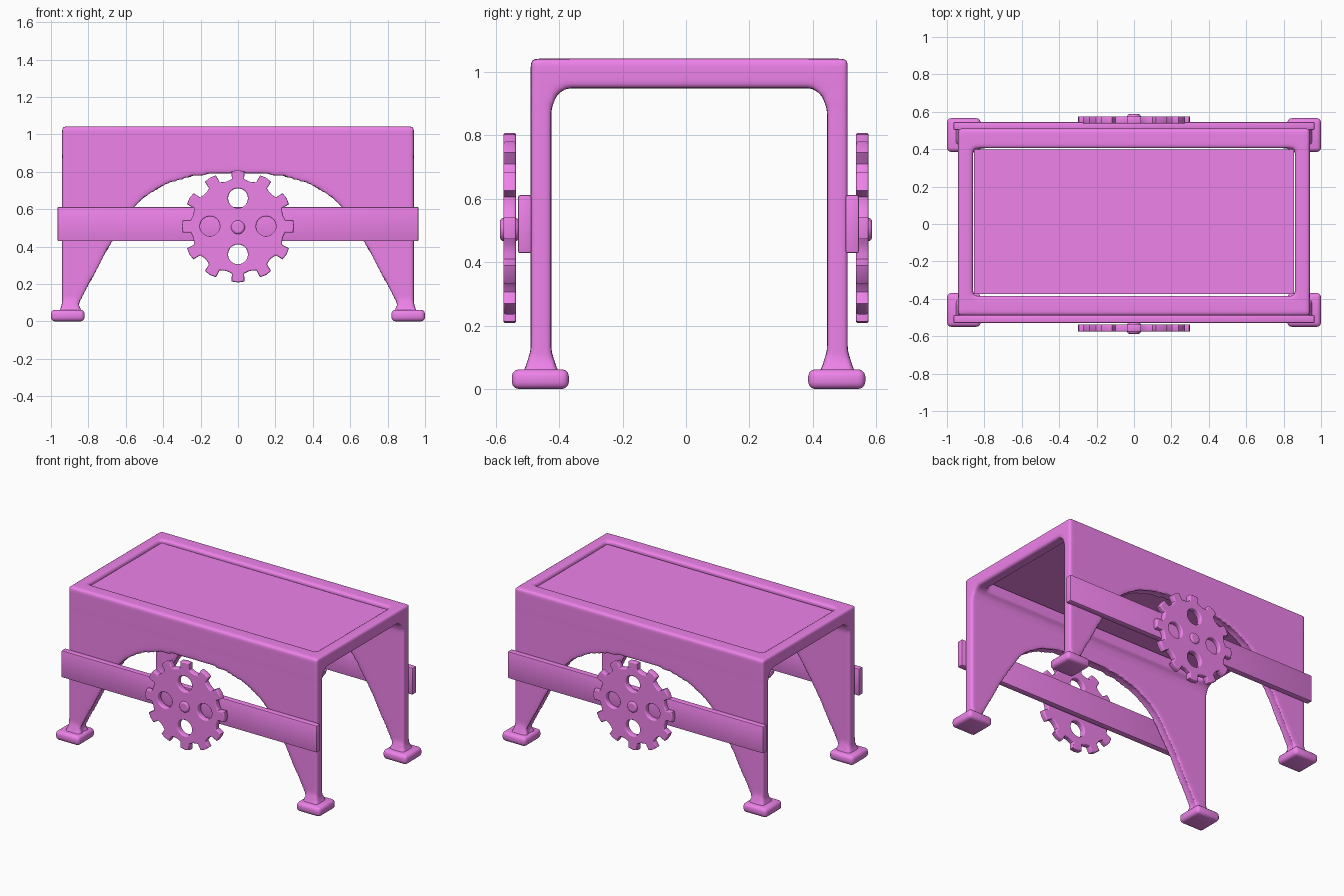
import bpy, bmesh
from math import cos, sin, pi

if "Cube" in bpy.data.objects:
    bpy.data.objects.remove(bpy.data.objects["Cube"])

pink = bpy.data.materials.new("pink")
pink.diffuse_color = (0.855, 0.223, 0.82, 1)
pink.use_nodes = True
pink.node_tree.nodes["Principled BSDF"].inputs["Base Color"].default_value = pink.diffuse_color


def finish(ob, angle=0.6):
    ob.data.materials.append(pink)
    bpy.ops.object.select_all(action='DESELECT')
    ob.select_set(True)
    bpy.context.view_layer.objects.active = ob
    bpy.ops.object.shade_smooth_by_angle(angle=angle)


def add_object(name, data, loc=(0, 0, 0)):
    ob = bpy.data.objects.new(name, data)
    ob.location = loc
    bpy.context.collection.objects.link(ob)
    return ob


def prism(bm, pts, lo, hi, place):
    """Extrude a 2D profile; place(u, v, w) maps it into 3D."""
    a = [bm.verts.new(place(u, v, lo)) for u, v in pts]
    b = [bm.verts.new(place(u, v, hi)) for u, v in pts]
    caps = [bm.faces.new(a), bm.faces.new(b[::-1])]
    n = len(pts)
    for i in range(n):
        bm.faces.new((a[i], b[i], b[(i + 1) % n], a[(i + 1) % n]))
    bmesh.ops.triangulate(bm, faces=caps)


def box(name, center, size, bevel=0.0, segments=2):
    bm = bmesh.new()
    bmesh.ops.create_cube(bm, size=1)
    bmesh.ops.scale(bm, vec=size, verts=bm.verts)
    if bevel:
        bmesh.ops.bevel(bm, geom=bm.edges[:], offset=bevel, segments=segments,
                        profile=0.5, affect='EDGES')
    me = bpy.data.meshes.new(name)
    bm.to_mesh(me)
    bm.free()
    ob = add_object(name, me, center)
    finish(ob)
    return ob


# Shell: two arched side panels, joined by a rounded open frame on top
Y0 = 0.01
half = [(0.94, 1.042), (0.94, 0.04), (0.86, 0.04), (0.86, 0.09), (0.69, 0.41),
        (0.575, 0.59), (0.54, 0.635), (0.48, 0.685), (0.38, 0.742),
        (0.25, 0.78), (0.12, 0.796)]
side = half + [(0, 0.80)] + [(-x, z) for x, z in reversed(half)]
rim = [(0.5, 1.042), (0.395, 1.042), (0.395, 0.945), (0.42, 0.925),
       (0.435, 0.88), (0.5, 0.88)]
end = [(0.86, 0.948), (0.94, 0.948), (0.94, 1.042), (0.86, 1.042)]
bm = bmesh.new()
for s in (-1, 1):
    prism(bm, side, 0.435, 0.50, lambda u, v, w: (u, s * w + Y0, v))
    prism(bm, rim, -0.94, 0.94, lambda u, v, w: (w, s * u + Y0, v))
    prism(bm, end, -0.49, 0.49, lambda u, v, w: (s * u, w + Y0, v))
    # flared ankles
    for t in (-1, 1):
        rings = []
        for r, z in ((0.065, 0.04), (0.05, 0.065), (0.036, 0.11)):
            rings.append([bm.verts.new((s * 0.9 + r * a, t * 0.4675 + Y0 + r * b, z))
                          for a, b in ((-1, -1), (1, -1), (1, 1), (-1, 1))])
        bm.faces.new(rings[0])
        bm.faces.new(rings[2])
        for lo, hi in zip(rings, rings[1:]):
            for i in range(4):
                j = (i + 1) % 4
                bm.faces.new((lo[i], lo[j], hi[j], hi[i]))
bmesh.ops.recalc_face_normals(bm, faces=bm.faces)
me = bpy.data.meshes.new("table_frame")
bm.to_mesh(me)
bm.free()
frame = add_object("table_frame", me)
finish(frame, pi)
rm = frame.modifiers.new("fuse", 'REMESH')
rm.mode = 'VOXEL'
rm.voxel_size = 0.011
rm.use_smooth_shade = True
sm = frame.modifiers.new("soften", 'SMOOTH')
sm.factor = 0.5
sm.iterations = 7

# Inset top panel
box("top_panel", (0, 0.012, 1.012), (1.71, 0.77, 0.02))

# Feet
for sx, nx in ((-1, "left"), (1, "right")):
    for sy, ny in ((-1, "front"), (1, "back")):
        box(f"{ny}_{nx}_foot", (sx * 0.91, sy * 0.4675 + 0.008, 0.031),
            (0.18, 0.18, 0.062), 0.022, 3)


def gear_curve(name):
    cu = bpy.data.curves.new(name, 'CURVE')
    cu.dimensions = '2D'
    cu.fill_mode = 'BOTH'
    cu.extrude = 0.013
    cu.bevel_depth = 0.007
    cu.bevel_resolution = 2
    cu.offset = -0.007

    def loop(pts):
        sp = cu.splines.new('POLY')
        sp.points.add(len(pts) - 1)
        for p, (x, y) in zip(sp.points, pts):
            p.co = (x, y, 0, 1)
        sp.use_cyclic_u = True

    outline = []
    for i in range(12):
        a = i * pi / 6
        for d, r in ((-0.13, 0.255), (-0.115, 0.297), (0, 0.30), (0.115, 0.297),
                     (0.13, 0.255), (0.2, 0.249), (0.262, 0.247), (0.324, 0.249)):
            outline.append((r * cos(a + d), r * sin(a + d)))
    loop(outline)
    # four round holes
    for k in range(4):
        cx, cy = 0.15 * cos(k * pi / 2), 0.15 * sin(k * pi / 2)
        loop([(cx + 0.053 * cos(j * pi / 14), cy + 0.053 * sin(j * pi / 14))
              for j in range(28)])
    return cu


for s, n in ((-1, "front"), (1, "back")):
    # Side rail
    box(f"{n}_rail", (0, s * 0.5165 + 0.008, 0.52), (1.93, 0.042, 0.183), 0.006)
    # Gear
    gear = add_object(f"{n}_gear", gear_curve(f"{n}_gear"), (0, s * 0.556, 0.508))
    gear.rotation_euler = (pi / 2, 0, 0)
    bpy.ops.object.select_all(action='DESELECT')
    gear.select_set(True)
    bpy.context.view_layer.objects.active = gear
    bpy.ops.object.convert(target='MESH')
    finish(bpy.context.view_layer.objects.active)
    # Hub
    bpy.ops.mesh.primitive_cylinder_add(vertices=28, radius=0.037, depth=0.06,
                                        location=(0, s * 0.557, 0.503),
                                        rotation=(pi / 2, 0, 0))
    hub = bpy.context.object
    hub.name = f"{n}_hub"
    bv = hub.modifiers.new("round", 'BEVEL')
    bv.width = 0.012
    bv.segments = 3
    finish(hub)
